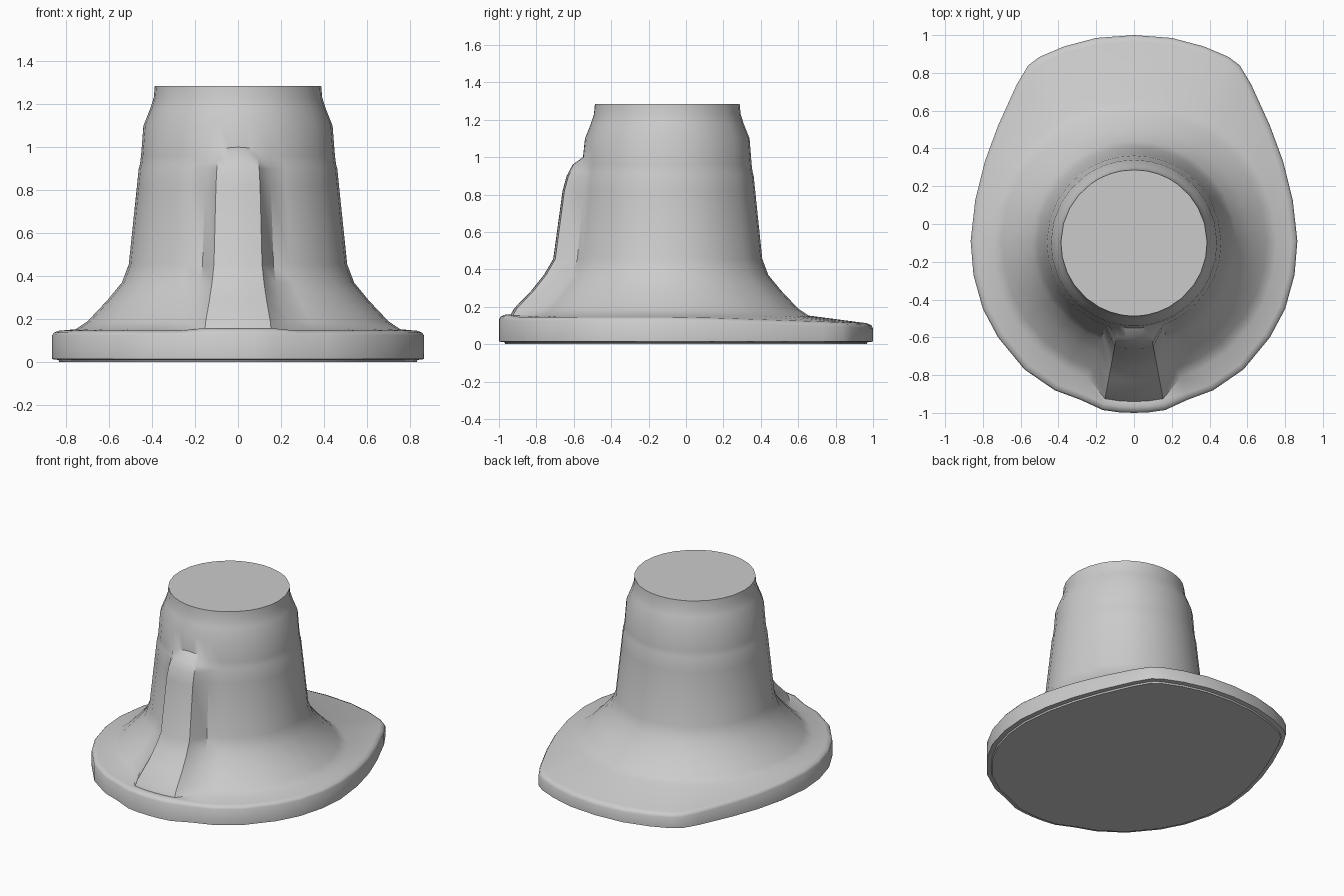
import bpy
import bmesh
import math

cube = bpy.data.objects.get("Cube")
if cube:
    bpy.data.objects.remove(cube, do_unlink=True)

# Material
grey = bpy.data.materials.new("plain grey")
grey.use_nodes = True
colour = (0.6, 0.6, 0.6, 1.0)
grey.diffuse_color = colour
grey.node_tree.nodes["Principled BSDF"].inputs["Base Color"].default_value = colour

CENTRE_Y = -0.1          # axis of the round tower
RIB_FLAT, RIB_EDGE = 10.5, 19.0   # rib half widths in degrees

# Half outline of the flange, front to back
half = [(0, -1), (0.08, -0.997), (0.165, -0.985), (0.285, -0.93), (0.42, -0.88),
        (0.58, -0.77), (0.72, -0.6), (0.8, -0.45), (0.85, -0.27), (0.865, -0.09),
        (0.84, 0.13), (0.79, 0.33), (0.72, 0.52), (0.62, 0.74), (0.56, 0.84),
        (0.5, 0.885), (0.37, 0.94), (0.2, 0.985), (0, 1)]
outline = half + [(-x, y) for x, y in half[-2:0:-1]]

# Tower profile: height, radius, extra radius of the front rib
tower = [(1.285, 0.387, 0), (1.23, 0.392, 0), (1.18, 0.408, 0), (1.10, 0.44, 0),
         (1.0, 0.451, 0), (0.96, 0.456, 0.05), (0.9, 0.462, 0.076),
         (0.82, 0.47, 0.09), (0.455, 0.508, 0.102), (0.37, 0.54, 0.12),
         (0.285, 0.61, 0.118), (0.19, 0.70, 0.12), (0.153, 0.755, 0.085)]


def polar(x, y):
    """Angle from the front in radians, and distance from the tower axis."""
    return math.atan2(x, -(y - CENTRE_Y)), math.hypot(x, y - CENTRE_Y)


def rib_weight(angle):
    a = abs(math.degrees(angle))
    return min(1.0, max(0.0, (RIB_EDGE - a) / (RIB_EDGE - RIB_FLAT)))


def place(angle, r, z):
    return (r * math.sin(angle), CENTRE_Y - r * math.cos(angle), z)


columns = [polar(x, y) for x, y in outline]
rings = []

# Tower rings, with the rib pushed out and its top edge arched
for z, r, rib in tower:
    ring = []
    for angle, _ in columns:
        drop = 0.0
        if 0.95 < z < 1.01:
            drop = 0.04 * min(1.0, abs(math.degrees(angle)) / RIB_EDGE) ** 2
        ring.append(place(angle, r + rib * rib_weight(angle), z - drop))
    rings.append(ring)

# Flange rings: inset, height, how far the back slopes down
for inset, z, slope, lift in [(0.033, 0.146, 0.034, 0.012), (0.01, 0.138, 0.036, 0.01),
                              (0, 0.125, 0.04, 0.008), (0, 0.014, 0, 0),
                              (0.03, 0.01, 0, 0), (0.034, 0, 0, 0)]:
    ring = []
    for (angle, r), (x, y) in zip(columns, outline):
        height = z - slope * max(0.0, y) + lift * rib_weight(angle)
        ring.append(place(angle, r - inset, height))
    rings.append(ring)

# Loft the rings and close both ends
bm = bmesh.new()
loops = [[bm.verts.new(co) for co in ring] for ring in rings]
n = len(columns)
for upper, lower in zip(loops, loops[1:]):
    for i in range(n):
        j = (i + 1) % n
        bm.faces.new((upper[i], lower[i], lower[j], upper[j]))
bm.faces.new(loops[0])
bm.faces.new(list(reversed(loops[-1])))
bmesh.ops.recalc_face_normals(bm, faces=bm.faces)

mesh = bpy.data.meshes.new("flanged_tower")
bm.to_mesh(mesh)
bm.free()
mesh.materials.append(grey)
obj = bpy.data.objects.new("flanged_tower", mesh)
bpy.context.collection.objects.link(obj)

bpy.ops.object.select_all(action='DESELECT')
obj.select_set(True)
bpy.context.view_layer.objects.active = obj
bpy.ops.object.shade_smooth_by_angle(angle=math.radians(40))
